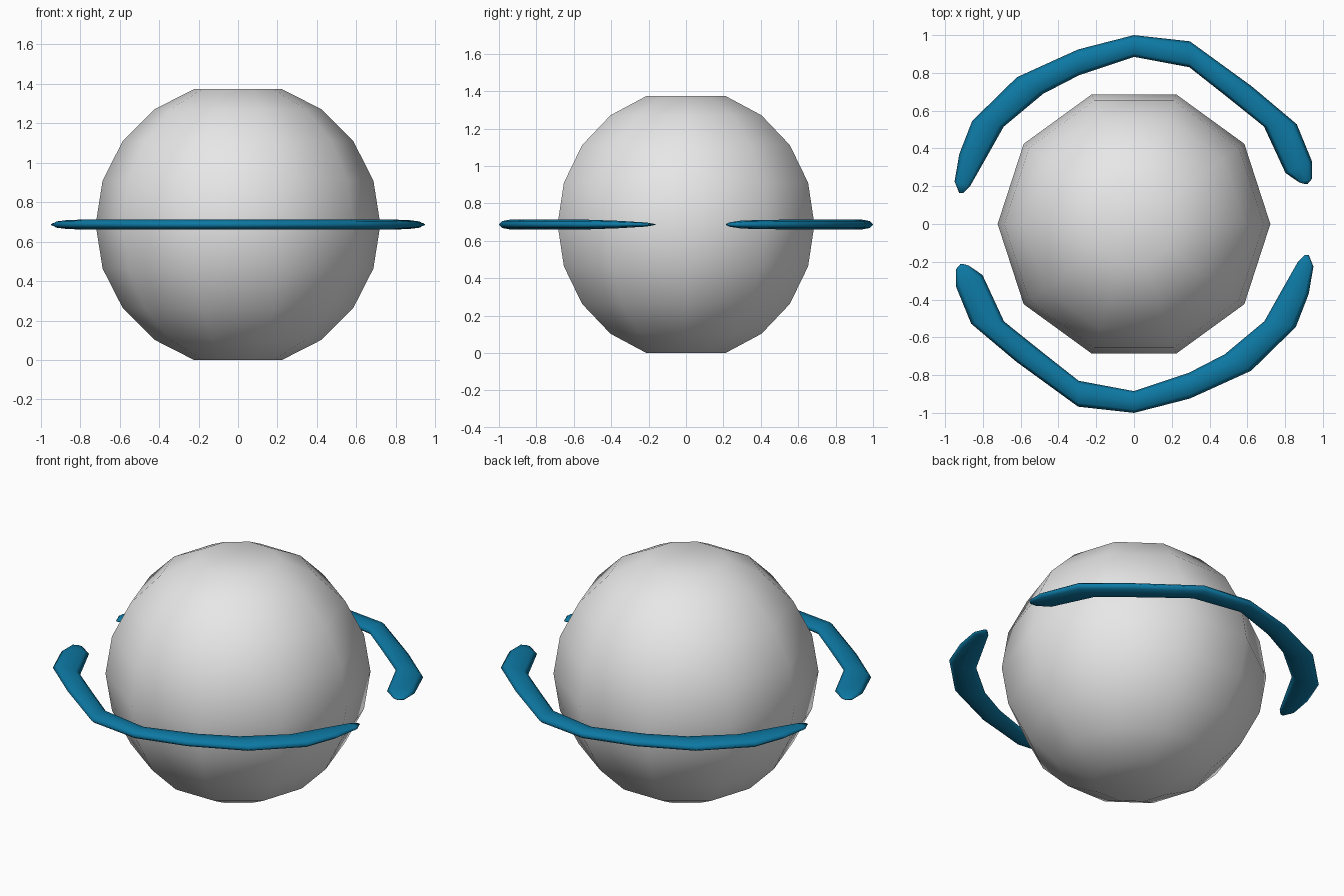
import bpy, bmesh
from math import sin, cos, pi, radians
from mathutils import Vector, Matrix

cube = bpy.data.objects.get("Cube")
if cube:
    bpy.data.objects.remove(cube, do_unlink=True)

R = 0.722                       # globe radius
MID = R * sin(radians(72))      # height of the equator


def material(name, rgb):
    mat = bpy.data.materials.new(name)
    mat.use_nodes = True
    mat.diffuse_color = (*rgb, 1)
    mat.node_tree.nodes["Principled BSDF"].inputs["Base Color"].default_value = (*rgb, 1)
    return mat


def loft(name, rings, mat):
    """Skin a list of equal-length point rings and cap both ends."""
    bm = bmesh.new()
    loops = [[bm.verts.new(p) for p in ring] for ring in rings]
    n = len(loops[0])
    for a, b in zip(loops, loops[1:]):
        for i in range(n):
            j = (i + 1) % n
            bm.faces.new((a[i], a[j], b[j], b[i]))
    bm.faces.new(loops[0][::-1])
    bm.faces.new(loops[-1])
    bmesh.ops.recalc_face_normals(bm, faces=bm.faces)
    for f in bm.faces:
        f.smooth = True
    mesh = bpy.data.meshes.new(name)
    bm.to_mesh(mesh)
    bm.free()
    mesh.materials.append(mat)
    obj = bpy.data.objects.new(name, mesh)
    bpy.context.collection.objects.link(obj)
    return obj


def circle(lat, sides=10):
    r, z = R * cos(lat), MID + R * sin(lat)
    return [(r * cos(2 * pi * i / sides), r * sin(2 * pi * i / sides), z)
            for i in range(sides)]


def section(outer, inner, half_height, sides=8):
    """Flattened oval spanning from the outer to the inner edge of the band."""
    o, i = Vector((*outer, MID)), Vector((*inner, MID))
    mid, arm = (o + i) / 2, (o - i) / 2
    up = Vector((0, 0, half_height))
    return [mid + arm * cos(2 * pi * k / sides) + up * sin(2 * pi * k / sides)
            for k in range(sides)]


grey = material("pale grey", (0.8, 0.8, 0.8))
blue = material("deep blue", (0.004, 0.19, 0.37))

# Globe with flat poles
loft("globe", [circle(radians(a)) for a in range(-72, 73, 18)], grey)

# Curved band: outer edge, inner edge, half height
band = [
    ((-0.925, 0.163), (-0.905, 0.163), 0.002),
    ((-0.95, 0.225), (-0.868, 0.2), 0.011),
    ((-0.925, 0.37), (-0.78, 0.355), 0.02),
    ((-0.857, 0.545), (-0.69, 0.515), 0.026),
    ((-0.62, 0.777), (-0.48, 0.69), 0.026),
    ((-0.296, 0.924), (-0.292, 0.787), 0.026),
    ((0, 1), (0, 0.885), 0.026),
    ((0.296, 0.967), (0.293, 0.83), 0.026),
    ((0.622, 0.73), (0.49, 0.675), 0.026),
    ((0.862, 0.528), (0.688, 0.516), 0.026),
    ((0.943, 0.33), (0.802, 0.27), 0.022),
    ((0.943, 0.24), (0.875, 0.22), 0.011),
    ((0.92, 0.213), (0.9, 0.213), 0.002),
]
rings = [section(*s) for s in band]
half_turn = Matrix.Rotation(pi, 3, 'Z')
loft("back_band", rings, blue)
loft("front_band", [[half_turn @ p for p in ring] for ring in rings], blue)
